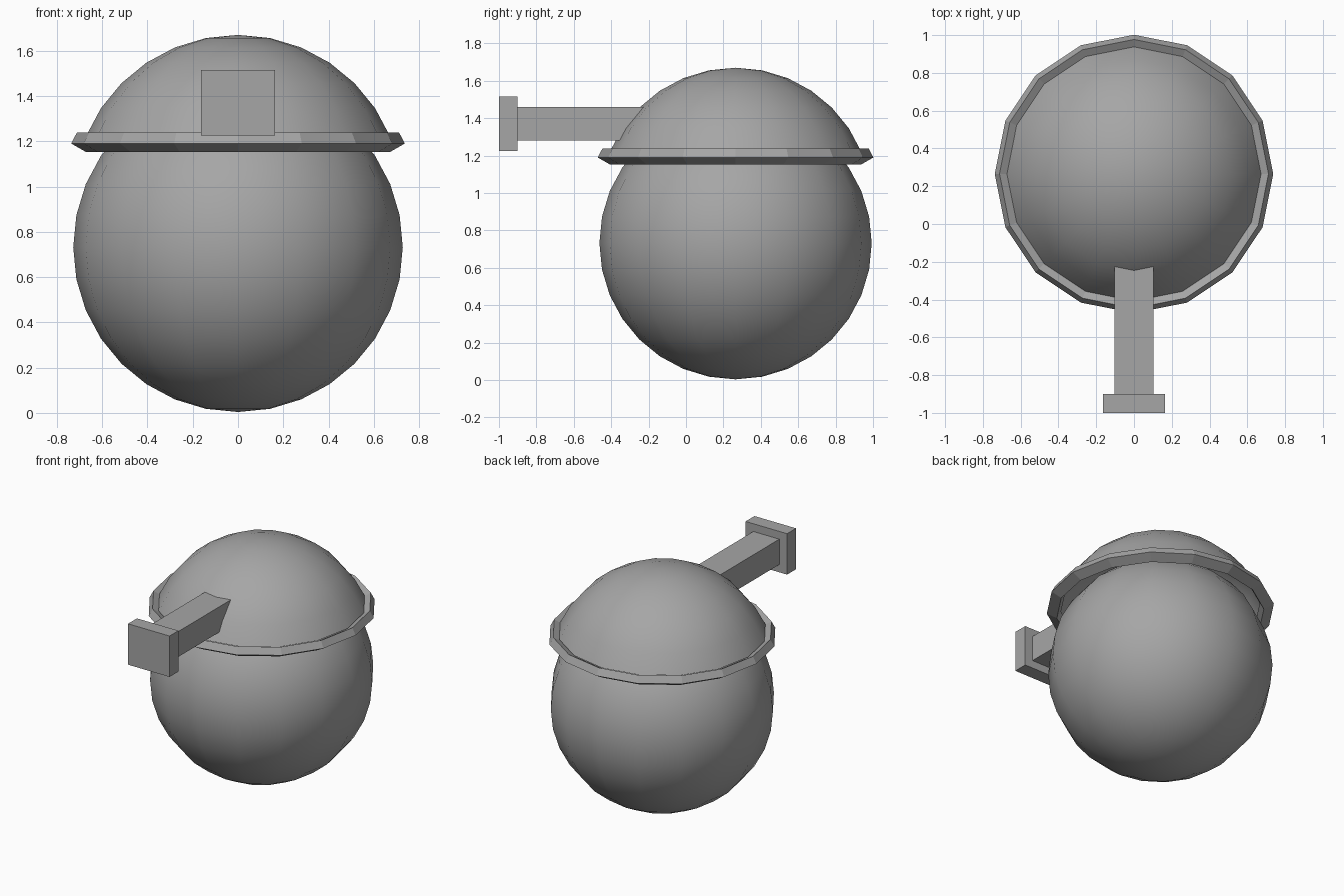
import bpy, bmesh
from math import sin, cos, tau
from mathutils import Matrix, Vector

cube = bpy.data.objects.get("Cube")
if cube:
    bpy.data.objects.remove(cube, do_unlink=True)

CY = 0.265      # centre of the round parts along y
R = 0.728       # sphere radius
SIDES = 16

grey = bpy.data.materials.new("plain_grey")
grey.use_nodes = True
grey.diffuse_color = (0.38, 0.38, 0.38, 1)
grey.node_tree.nodes["Principled BSDF"].inputs["Base Color"].default_value = grey.diffuse_color


def finish(name, bm, smooth=False):
    bmesh.ops.recalc_face_normals(bm, faces=bm.faces)
    for f in bm.faces:
        f.smooth = smooth
    mesh = bpy.data.meshes.new(name)
    bm.to_mesh(mesh)
    bm.free()
    mesh.materials.append(grey)
    obj = bpy.data.objects.new(name, mesh)
    bpy.context.collection.objects.link(obj)
    return obj


def ball(name, z, cut_below=None):
    bm = bmesh.new()
    bmesh.ops.create_uvsphere(bm, u_segments=SIDES, v_segments=SIDES, radius=R,
                              matrix=Matrix.Translation((0, CY, z)))
    if cut_below is not None:
        low = [v for v in bm.verts if v.co.z < cut_below]
        bmesh.ops.delete(bm, geom=low, context='VERTS')
    return finish(name, bm, smooth=True)


def box(name, lo, hi):
    lo, hi = Vector(lo), Vector(hi)
    bm = bmesh.new()
    bmesh.ops.create_cube(bm, size=1, matrix=Matrix.Translation((lo + hi) / 2)
                          @ Matrix.Diagonal((*(hi - lo), 1)))
    return finish(name, bm)


def ring(name, profile):
    bm = bmesh.new()
    loops = [[bm.verts.new((r * cos(tau * i / SIDES), CY + r * sin(tau * i / SIDES), z))
              for r, z in profile] for i in range(SIDES)]
    n = len(profile)
    for i in range(SIDES):
        a, b = loops[i], loops[(i + 1) % SIDES]
        for j in range(n):
            k = (j + 1) % n
            bm.faces.new((a[j], b[j], b[k], a[k]))
    return finish(name, bm)


# Round body and the open dome lid above it
ball("body", 0.732)
ball("dome", 0.942, cut_below=1.2)

# Four-sided collar around the dome's edge
ring("collar", [(0.737, 1.19), (0.712, 1.238), (0.645, 1.2), (0.672, 1.153)])

# Barrel and its square muzzle
box("barrel", (-0.102, -0.9, 1.28), (0.102, -0.1, 1.46))
box("muzzle", (-0.163, -1.0, 1.225), (0.163, -0.9, 1.515))
